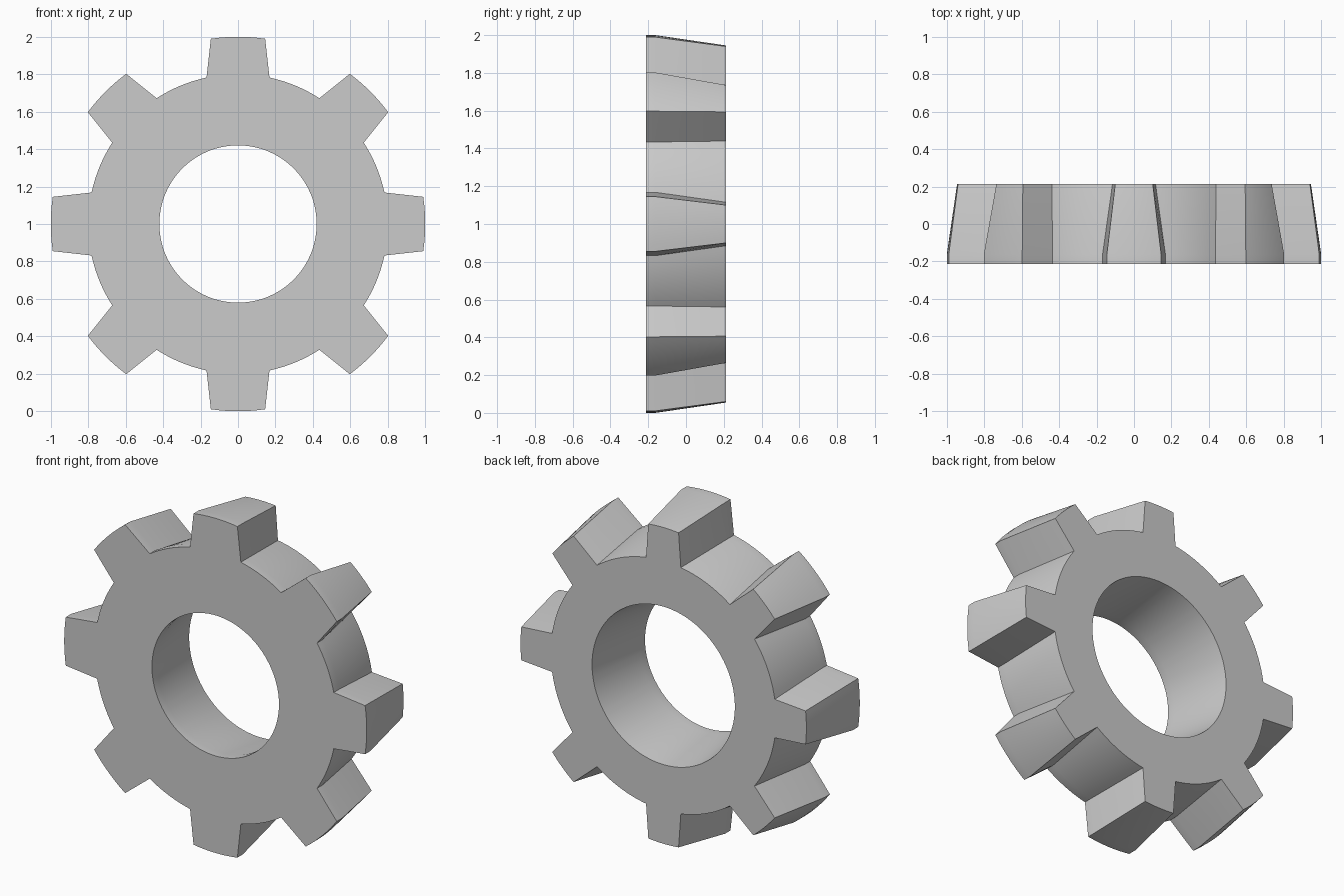
import bpy, bmesh
from math import pi, sin, cos, asin

cube = bpy.data.objects.get("Cube")
if cube:
    bpy.data.objects.remove(cube, do_unlink=True)

TEETH = 8
TIP_STEPS, ROOT_STEPS = 8, 10
HALF_DEPTH = 0.213
PITCH = 2 * pi / TEETH


def spread(a, b, steps):
    return [a + (b - a) * i / steps for i in range(steps + 1)]


def outline(tip_r, root_r, tip_half, root_half):
    """Gear outline as (radius, angle) pairs, tooth by tooth."""
    tip, root = asin(tip_half / tip_r), asin(root_half / root_r)
    pts = []
    for k in range(TEETH):
        mid = k * PITCH
        pts += [(tip_r, mid + a) for a in spread(-tip, tip, TIP_STEPS)]
        pts += [(root_r, mid + a) for a in spread(root, PITCH - root, ROOT_STEPS)]
    return pts


def ring(bm, polar, y):
    return [bm.verts.new((r * cos(a), y, 1 + r * sin(a))) for r, a in polar]


def bridge(bm, a, b):
    n = len(a)
    for i in range(n):
        j = (i + 1) % n
        bm.faces.new((a[i], a[j], b[j], b[i]))


# Straight lip at the front, then drafted walls narrowing to the back
wide = outline(1.0, 0.80, 0.145, 0.168)
narrow = outline(0.945, 0.745, 0.10, 0.115)
levels = [(-HALF_DEPTH, wide, 0.42), (-HALF_DEPTH + 0.05, wide, 0.42),
          (HALF_DEPTH, narrow, 0.472)]

bm = bmesh.new()
outer = [ring(bm, prof, y) for y, prof, _ in levels]
bore = [ring(bm, [(hole, a) for _, a in wide], y) for y, _, hole in levels]
for k in range(2):
    bridge(bm, outer[k], outer[k + 1])
    bridge(bm, bore[k], bore[k + 1])
# Front and back faces
bridge(bm, outer[0], bore[0])
bridge(bm, outer[2], bore[2])
bmesh.ops.recalc_face_normals(bm, faces=bm.faces)

mesh = bpy.data.meshes.new("gear_wheel")
bm.to_mesh(mesh)
bm.free()
gear = bpy.data.objects.new("gear_wheel", mesh)
bpy.context.collection.objects.link(gear)

# Plain grey
grey = bpy.data.materials.new("plain_grey")
grey.use_nodes = True
colour = (0.6, 0.6, 0.6, 1)
grey.diffuse_color = colour
grey.node_tree.nodes["Principled BSDF"].inputs["Base Color"].default_value = colour
mesh.materials.append(grey)

bpy.ops.object.select_all(action="DESELECT")
gear.select_set(True)
bpy.context.view_layer.objects.active = gear
bpy.ops.object.shade_smooth_by_angle(angle=pi / 6)
